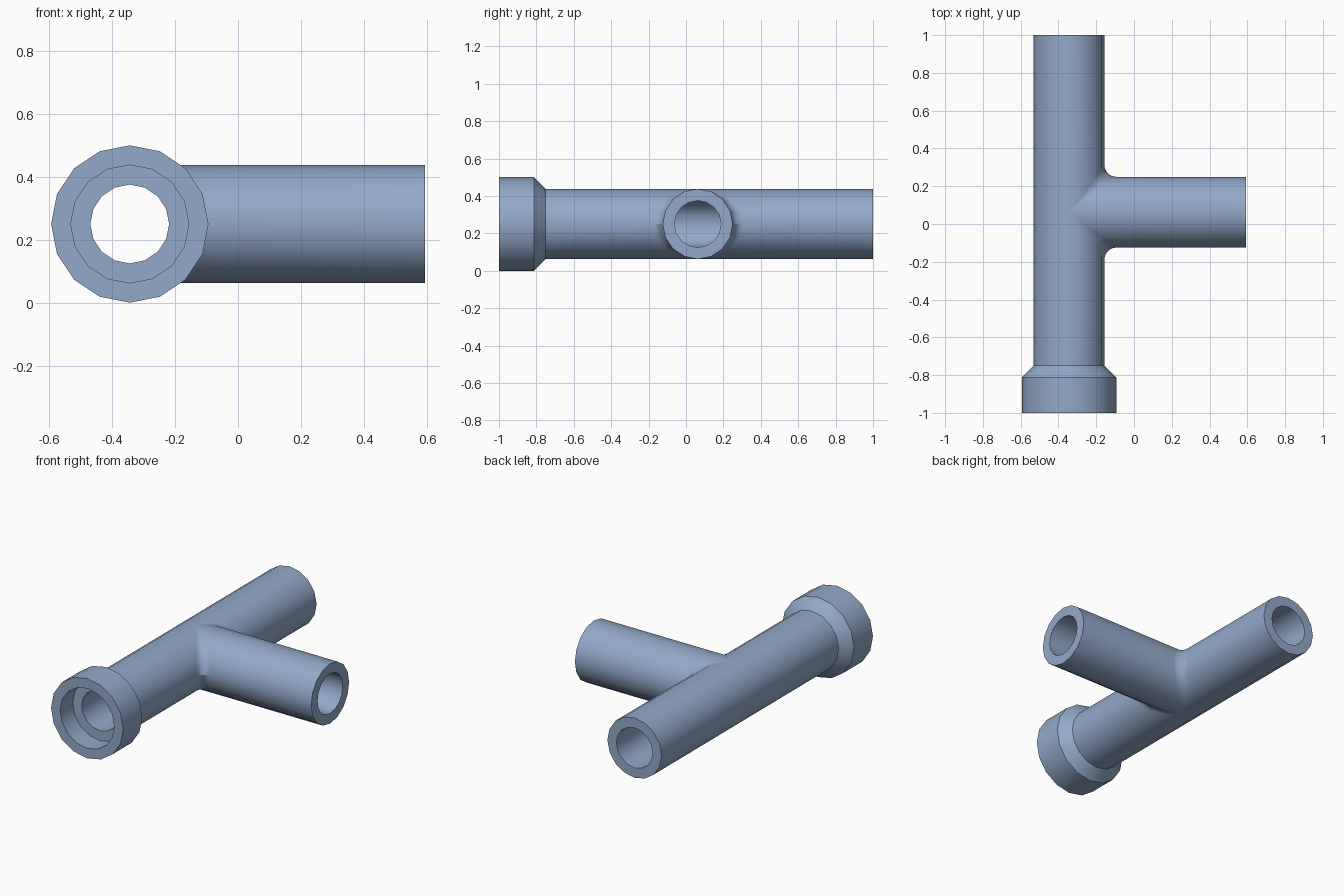
import bpy, bmesh
from math import sin, cos, pi
from mathutils import Vector

SIDES = 16
ORIGIN = Vector((-0.34375, 0.0625, 0.25))   # where the two pipe axes cross
OUTER, BORE, COLLAR = 0.1875, 0.125, 0.25
FILLET = 0.0625
FRONT, NECK, SHOULDER, SEAT = -1.0625, -0.8125, -0.875, -0.9375
BACK = BRANCH = 0.9375

if "Cube" in bpy.data.objects:
    bpy.data.objects.remove(bpy.data.objects["Cube"])

steel = bpy.data.materials.new("steel_blue")
steel.use_nodes = True
colour = (0.29, 0.40, 0.58, 1)
steel.diffuse_color = colour
steel.node_tree.nodes["Principled BSDF"].inputs["Base Color"].default_value = colour

bm = bmesh.new()


def skin(rows):
    """Fill quads between neighbouring rows of points."""
    grid = [[bm.verts.new(p) for p in row] for row in rows]
    for a, b in zip(grid, grid[1:]):
        for i in range(len(a) - 1):
            bm.faces.new((a[i], a[i + 1], b[i + 1], b[i]))


def ring(radius, y):
    """Closed ring round the main axis."""
    angles = [2 * pi * k / SIDES for k in range(SIDES + 1)]
    return [Vector((radius * cos(a), y, radius * sin(a))) for a in angles]


def corner_path(radius, fillet, angle, side, end):
    """Line along the main pipe, round the corner and out along the branch."""
    c, s = cos(angle), sin(angle)
    reach = radius + fillet
    centre = Vector((reach * c, reach * c, reach * s))
    to_main, to_branch = Vector((-c, 0, -s)), Vector((0, -c, -s))
    opening = to_main.angle(to_branch)
    path = [Vector((radius * c, abs(end), radius * s))]
    steps = 8 if fillet else 0
    for i in range(steps + 1):
        t = i / max(steps, 1)
        if opening < 0.001:
            direction = to_main
        else:
            direction = (to_main * sin((1 - t) * opening)
                         + to_branch * sin(t * opening)) / sin(opening)
        path.append(centre + direction * fillet)
    path.append(Vector((BRANCH, radius * c, radius * s)))
    return [Vector((p.x, p.y * side, p.z)) for p in path]


def tee_wall(radius, fillet, front):
    half = [pi * k / (SIDES // 2) - pi / 2 for k in range(SIDES // 2 + 1)]
    # Branch side, front and back corners
    for side, end in ((-1, front), (1, BACK)):
        skin([corner_path(radius, fillet, a, side, end) for a in half])
    # Plain side of the main pipe
    skin([[Vector((-radius * cos(a), y, radius * sin(a)))
           for y in (front, 0, BACK)] for a in half])


# Outside wall and hollow bore
tee_wall(OUTER, FILLET, NECK)
tee_wall(BORE, 0, SEAT)

# Flared socket with its inner step
skin([ring(r, y) for r, y in ((OUTER, NECK), (COLLAR, SHOULDER), (COLLAR, FRONT),
                              (OUTER, FRONT), (OUTER, SEAT), (BORE, SEAT))])

# Flat end rims of the main pipe and the branch
skin([ring(OUTER, BACK), ring(BORE, BACK)])
skin([[Vector((BRANCH, p.x, p.z)) for p in ring(r, 0)] for r in (OUTER, BORE)])

# Weld into one closed shell
bmesh.ops.remove_doubles(bm, verts=bm.verts, dist=0.0002)
bmesh.ops.recalc_face_normals(bm, faces=bm.faces)
bmesh.ops.translate(bm, verts=bm.verts, vec=ORIGIN)

mesh = bpy.data.meshes.new("pipe_tee")
bm.to_mesh(mesh)
bm.free()
mesh.materials.append(steel)
tee = bpy.data.objects.new("pipe_tee", mesh)
bpy.context.collection.objects.link(tee)

bpy.ops.object.select_all(action='DESELECT')
tee.select_set(True)
bpy.context.view_layer.objects.active = tee
bpy.ops.object.shade_smooth_by_angle()
